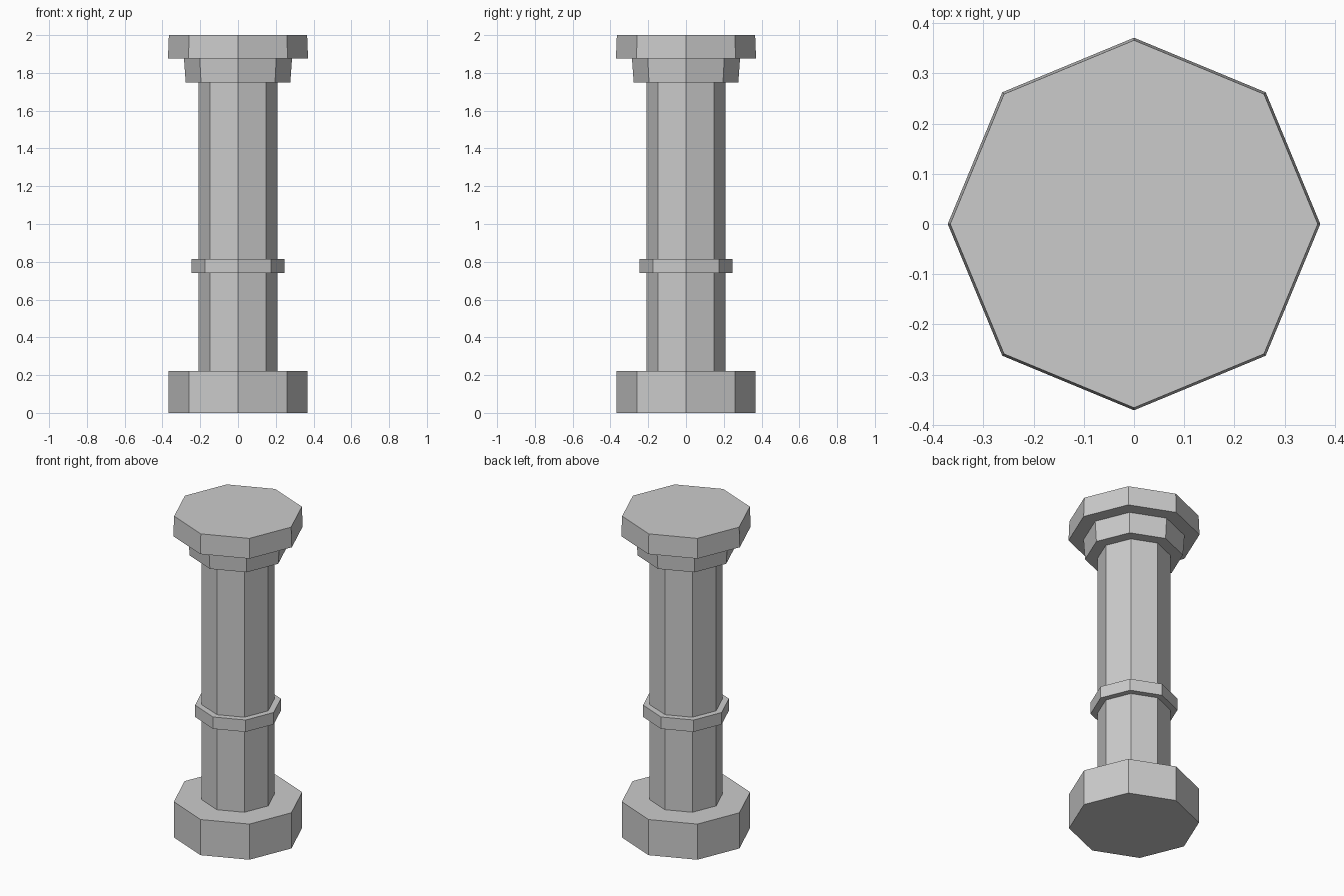
import bpy

if "Cube" in bpy.data.objects:
    bpy.data.objects.remove(bpy.data.objects["Cube"])


def octagon_block(name, z0, z1, r0, r1):
    """Eight-sided block from z0 to z1, radius r0 at bottom and r1 at top."""
    bpy.ops.mesh.primitive_cone_add(
        vertices=8, radius1=r0, radius2=r1, depth=z1 - z0,
        location=(0, 0, (z0 + z1) / 2))
    obj = bpy.context.object
    obj.name = name
    return obj


# name, bottom z, top z, bottom radius, top radius
parts = [
    ("base", 0.0, 0.222, 0.368, 0.368),
    ("shaft", 0.222, 1.748, 0.208, 0.208),
    ("shaft_ring", 0.74, 0.814, 0.246, 0.246),
    ("capital_neck", 1.748, 1.876, 0.277, 0.286),
    ("capital_slab", 1.876, 2.0, 0.371, 0.366),
]
for part in parts:
    octagon_block(*part)
